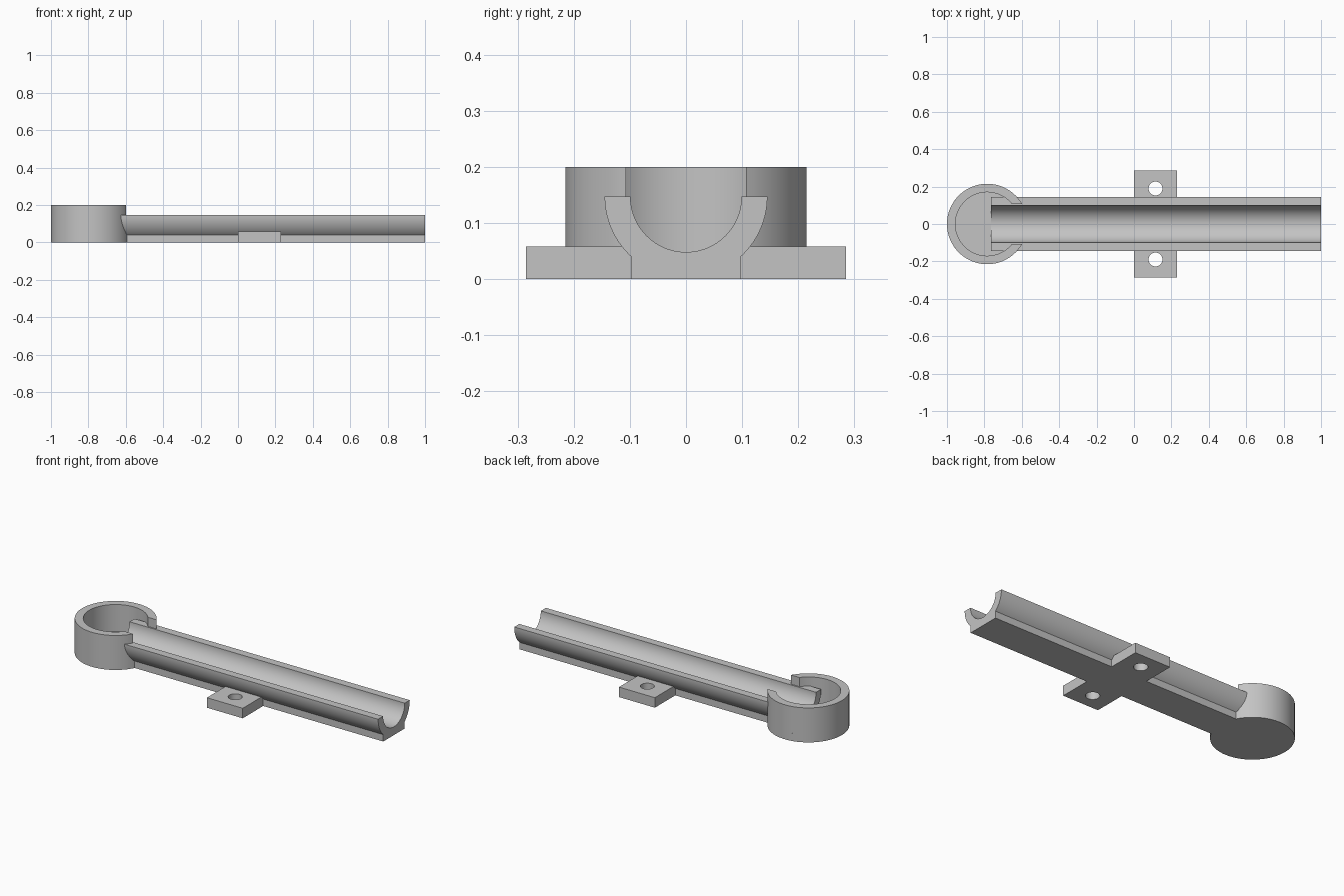
import bpy
import bmesh
from math import asin, cos, sin, pi, radians
from mathutils import Vector

if "Cube" in bpy.data.objects:
    bpy.data.objects.remove(bpy.data.objects["Cube"])

grey = bpy.data.materials.new("plain grey")
grey.use_nodes = True
grey.diffuse_color = (0.55, 0.55, 0.55, 1)
grey.node_tree.nodes["Principled BSDF"].inputs["Base Color"].default_value = grey.diffuse_color


def arc(cx, cy, radius, start, end, steps):
    """Points along a circular arc, both ends included."""
    angles = [start + (end - start) * i / steps for i in range(steps + 1)]
    return [(cx + radius * cos(a), cy + radius * sin(a)) for a in angles]


def prism(name, outline, low, high, axis="z"):
    """Extrude an outline along z (points are x, y) or along x (points are y, z)."""
    place = {"z": lambda p: (p[0], p[1], low), "x": lambda p: (low, p[0], p[1])}[axis]
    step = Vector((0, 0, high - low)) if axis == "z" else Vector((high - low, 0, 0))
    bm = bmesh.new()
    face = bm.faces.new([bm.verts.new(place(p)) for p in outline])
    top = bmesh.ops.extrude_face_region(bm, geom=[face], use_keep_orig=True)["geom"]
    bmesh.ops.translate(bm, vec=step, verts=[v for v in top if isinstance(v, bmesh.types.BMVert)])
    bmesh.ops.recalc_face_normals(bm, faces=bm.faces)
    mesh = bpy.data.meshes.new(name)
    bm.to_mesh(mesh)
    bm.free()
    mesh.materials.append(grey)
    obj = bpy.data.objects.new(name, mesh)
    bpy.context.collection.objects.link(obj)
    return obj


def activate(obj):
    bpy.ops.object.select_all(action="DESELECT")
    obj.select_set(True)
    bpy.context.view_layer.objects.active = obj


# Half-round channel standing on a flat foot
RIM, OUTER, INNER, FOOT = 0.147, 0.145, 0.099, 0.098
meet = asin(FOOT / OUTER)
profile = arc(0, RIM, INNER, 0, -pi, 48)
profile += arc(0, RIM, OUTER, -pi, -pi / 2 - meet, 20)
profile += [(-FOOT, 0), (FOOT, 0)]
profile += arc(0, RIM, OUTER, -pi / 2 + meet, 0, 20)
parts = [prism("channel", profile, -0.765, 1.0, "x")]

# Round cup: full floor and a wall left open towards the channel
CUP_X, CUP_R, CUP_IN, FLOOR, GAP = -0.785, 0.215, 0.17, 0.045, 0.107
parts.append(prism("cup_floor", arc(CUP_X, 0, CUP_R, 0, 2 * pi, 96)[:-1], 0, FLOOR))
out_a, in_a = asin(GAP / CUP_R), asin(GAP / CUP_IN)
wall = arc(CUP_X, 0, CUP_R, out_a, 2 * pi - out_a, 80)
wall += arc(CUP_X, 0, CUP_IN, 2 * pi - in_a, in_a, 80)
parts.append(prism("cup_wall", wall, FLOOR, 0.2))

# Mounting tabs on both sides, each with a screw hole
for name, side in (("left_side_tab", 1), ("right_side_tab", -1)):
    near, far = side * 0.09, side * 0.285
    tab = prism(name, [(0, near), (0.23, near), (0.23, far), (0, far)], 0, 0.058)
    cutter = prism("hole_cutter", arc(0.115, side * 0.19, 0.037, 0, 2 * pi, 40)[:-1], -0.1, 0.2)
    cutter.hide_render = True
    hole = tab.modifiers.new("screw hole", "BOOLEAN")
    hole.operation = "DIFFERENCE"
    hole.solver = "EXACT"
    hole.object = cutter
    activate(tab)
    bpy.ops.object.modifier_apply(modifier=hole.name)
    bpy.data.objects.remove(cutter)
    parts.append(tab)

for part in parts:
    activate(part)
    bpy.ops.object.shade_smooth_by_angle(angle=radians(30))
